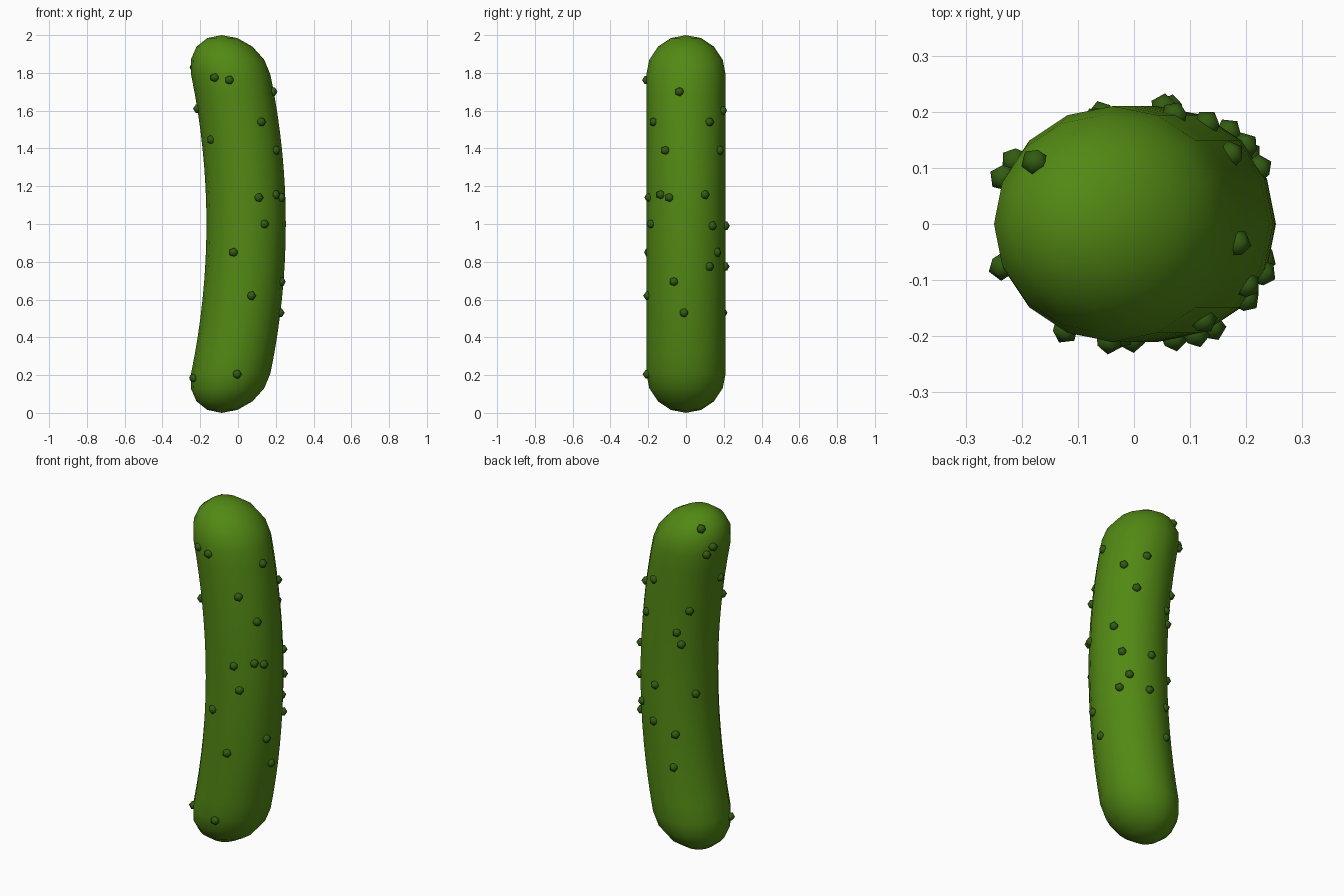
import bpy, bmesh, math
from mathutils import Vector

if "Cube" in bpy.data.objects:
    bpy.data.objects.remove(bpy.data.objects["Cube"])

R = 0.21        # body radius
SIDES = 16


def material(name, rgb):
    m = bpy.data.materials.new(name)
    m.diffuse_color = (*rgb, 1)
    m.use_nodes = True
    m.node_tree.nodes["Principled BSDF"].inputs["Base Color"].default_value = m.diffuse_color
    return m


skin = material("pickle green", (0.085, 0.25, 0.007))
dark = material("dark green", (0.032, 0.105, 0.006))


def centre(z):
    # the body bows towards +x at mid height
    return 0.043 - 0.13 * (z - 1) ** 2


def radius(z):
    # capsule profile with round ends
    d = max(R - z, z - (2 - R), 0)
    return math.sqrt(max(R * R - d * d, 0))


def surface(angle, z):
    r = radius(z)
    return Vector((centre(z) + r * math.cos(angle), r * math.sin(angle), z))


def finish(bm, name, mat):
    me = bpy.data.meshes.new(name)
    bmesh.ops.recalc_face_normals(bm, faces=bm.faces)
    for f in bm.faces:
        f.smooth = True
    bm.to_mesh(me)
    bm.free()
    me.materials.append(mat)
    ob = bpy.data.objects.new(name, me)
    bpy.context.collection.objects.link(ob)


# Body: rings lofted along the bowed axis
cap = [R * (1 - math.cos(math.radians(a))) for a in (22.5, 45, 67.5)]
levels = cap + [R + (2 - 2 * R) * i / 16 for i in range(17)] + [2 - z for z in reversed(cap)]
bm = bmesh.new()
rings = [[bm.verts.new(surface(2 * math.pi * i / SIDES, z)) for i in range(SIDES)] for z in levels]
for lo, hi in zip(rings, rings[1:]):
    for i in range(SIDES):
        j = (i + 1) % SIDES
        bm.faces.new((lo[i], lo[j], hi[j], hi[i]))
for ring, z in ((rings[0], 0), (rings[-1], 2)):
    tip = bm.verts.new((centre(z), 0, z))
    for i in range(SIDES):
        bm.faces.new((ring[i], ring[(i + 1) % SIDES], tip))
finish(bm, "body", skin)

# Bumps: (angle in degrees, height) on the skin
bumps = [(134, 1.93), (156, 1.83), (147, 1.79), (-115, 1.775), (-93.5, 1.762),
         (-9.6, 1.70), (183, 1.61), (68.5, 1.60), (-55.5, 1.54), (36.5, 1.54),
         (134, 1.45), (-140, 1.447), (-31.6, 1.39), (59, 1.39), (118, 1.32),
         (126, 1.25), (-40, 1.155), (28.5, 1.155), (-70.5, 1.14), (-25, 1.14),
         (-62.5, 1.0), (41.8, 0.99), (87, 0.99), (149.5, 0.95), (-108, 0.85),
         (51.8, 0.85), (36.5, 0.775), (82, 0.775), (117, 0.72), (-18, 0.695),
         (-77, 0.62), (-3, 0.53), (110, 0.53), (-80.5, 0.205), (201.5, 0.185)]
bm = bmesh.new()
for deg, z in bumps:
    a = math.radians(deg)
    p = surface(a, z)
    out = Vector((math.cos(a), math.sin(a), 0))
    made = bmesh.ops.create_icosphere(bm, subdivisions=1, radius=0.026)
    turn = out.to_track_quat('Z', 'Y')
    for v in made["verts"]:
        v.co = turn @ v.co + p - out * 0.003
finish(bm, "bumps", dark)
